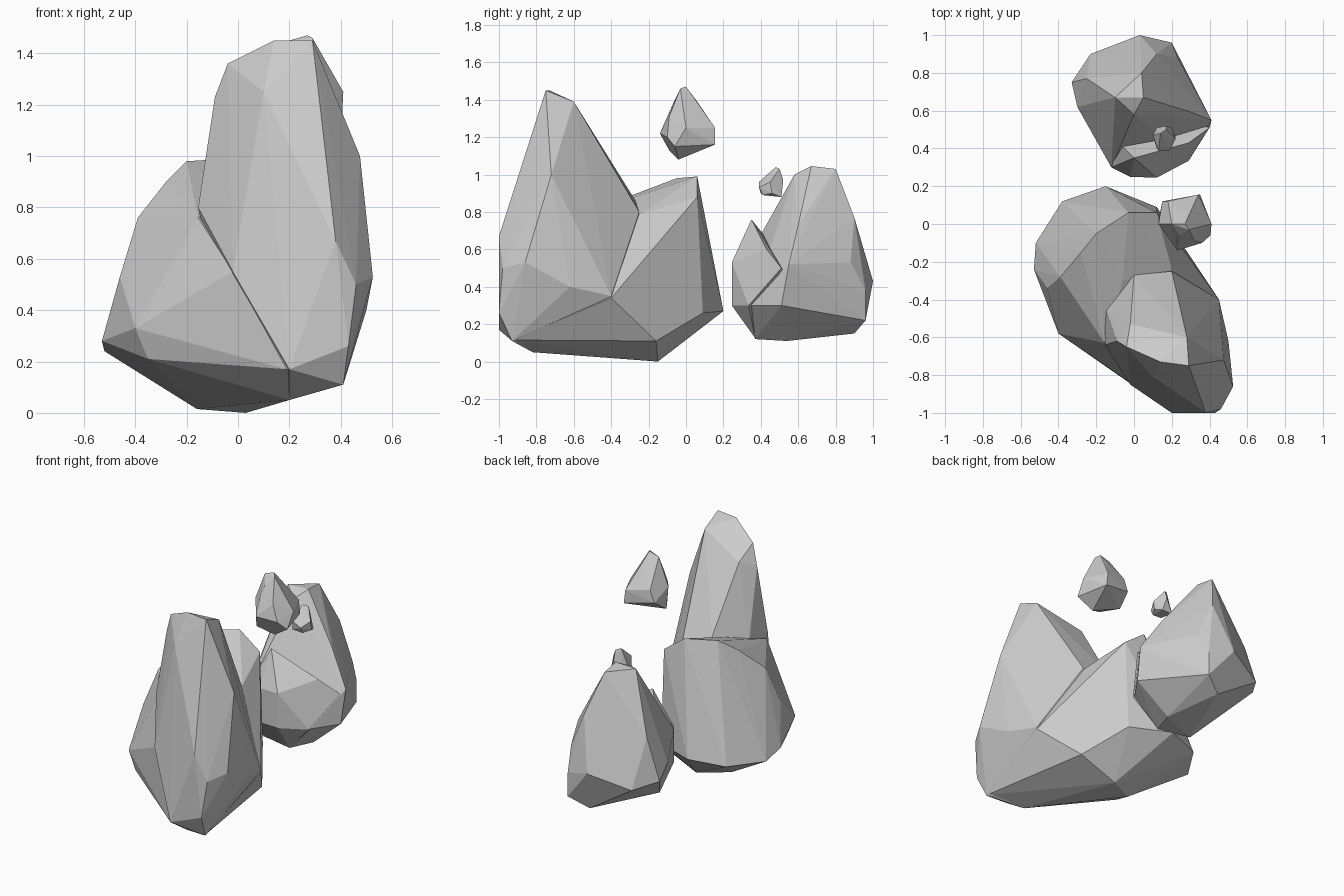
import bpy, bmesh


def rock(name, pts):
    """Faceted boulder: convex hull around a few corner points."""
    bm = bmesh.new()
    for p in pts:
        bm.verts.new(p)
    res = bmesh.ops.convex_hull(bm, input=bm.verts)
    loose = [g for g in res["geom_interior"] if isinstance(g, bmesh.types.BMVert)]
    bmesh.ops.delete(bm, geom=loose, context='VERTS')
    bmesh.ops.dissolve_limit(bm, angle_limit=0.03, verts=bm.verts, edges=bm.edges)
    bmesh.ops.recalc_face_normals(bm, faces=bm.faces)
    me = bpy.data.meshes.new(name)
    bm.to_mesh(me)
    bm.free()
    ob = bpy.data.objects.new(name, me)
    bpy.context.collection.objects.link(ob)
    return ob


def fuse(base, other):
    """Weld two boulders into one, dropping the hidden inner walls."""
    mod = base.modifiers.new("fuse", 'BOOLEAN')
    mod.operation, mod.solver, mod.object = 'UNION', 'EXACT', other
    bpy.context.view_layer.objects.active = base
    bpy.ops.object.modifier_apply(modifier=mod.name)
    bpy.data.objects.remove(other)


# Large front boulder: tall peak
peak = rock("large_boulder", [
    (0.14, -0.73, 1.45), (0.29, -0.75, 1.45), (0.28, -0.60, 1.39),
    (-0.02, -0.53, 1.27), (-0.04, -0.65, 1.36), (-0.09, -0.62, 1.23),
    (0.10, -0.81, 1.25), (0.39, -0.70, 1.17), (0.475, -0.72, 1.0),
    (0.525, -0.86, 0.53), (0.46, -0.98, 0.50), (0.38, -1.0, 0.67),
    (0.43, -1.0, 0.26), (0.20, -1.0, 0.17), (0.50, -0.62, 0.40),
    (0.41, -0.93, 0.11), (0.20, -0.82, 0.05), (0.45, -0.40, 0.35),
    (-0.02, -0.85, 0.55), (-0.155, -0.64, 0.80), (-0.15, -0.45, 0.80),
    (0.20, -0.25, 0.80), (0.0, -0.27, 0.86), (0.0, -0.3, 0.05)])

# Large front boulder: low rear shoulder and base
shoulder = rock("shoulder", [
    (-0.20, -0.05, 0.98), (-0.03, 0.06, 0.99), (0.12, 0.06, 0.88),
    (0.20, -0.24, 0.79), (-0.06, -0.30, 0.87), (-0.28, -0.15, 0.90),
    (-0.39, -0.28, 0.76), (-0.46, -0.34, 0.53), (-0.155, -0.63, 0.76),
    (-0.02, -0.84, 0.55), (-0.40, -0.58, 0.33), (-0.35, -0.58, 0.21),
    (-0.53, -0.24, 0.28), (-0.52, -0.10, 0.24), (-0.38, 0.12, 0.25),
    (-0.15, 0.20, 0.27), (0.12, 0.09, 0.26), (0.29, -0.16, 0.11),
    (0.45, -0.40, 0.34), (0.19, -0.99, 0.17), (0.20, -0.82, 0.05),
    (0.03, -0.15, 0.0), (-0.16, -0.25, 0.015), (0.41, -0.93, 0.115)])
fuse(peak, shoulder)

# Rear boulder: egg-shaped body
rear = rock("rear_boulder", [
    (-0.10, 0.67, 1.04), (0.05, 0.67, 1.045), (0.04, 0.80, 1.03),
    (0.0, 0.58, 1.0), (0.12, 0.90, 0.77), (-0.08, 0.42, 0.70),
    (0.28, 0.60, 0.73), (0.03, 1.0, 0.43), (0.20, 0.96, 0.38),
    (0.20, 0.96, 0.22), (0.23, 0.88, 0.53), (0.41, 0.55, 0.52),
    (0.40, 0.51, 0.30), (0.29, 0.35, 0.30), (0.12, 0.37, 0.12),
    (-0.10, 0.42, 0.12), (0.18, 0.54, 0.11), (0.08, 0.90, 0.15),
    (-0.30, 0.62, 0.45), (-0.33, 0.75, 0.38), (-0.23, 0.90, 0.35),
    (-0.12, 0.30, 0.50), (-0.12, 0.30, 0.28), (-0.25, 0.77, 0.66)])

# Rear boulder: front knob
knob = rock("knob", [
    (0.0, 0.35, 0.76), (0.12, 0.245, 0.53), (0.12, 0.245, 0.30),
    (-0.02, 0.25, 0.30), (-0.02, 0.25, 0.53), (-0.12, 0.30, 0.52),
    (-0.12, 0.30, 0.28), (0.29, 0.43, 0.60), (0.29, 0.335, 0.30),
    (0.12, 0.37, 0.125), (-0.09, 0.40, 0.13), (-0.08, 0.43, 0.66),
    (0.40, 0.51, 0.50), (0.1, 0.6, 0.4)])
fuse(rear, knob)

# Floating stones
rock("floating_stone", [
    (0.20, 0.0, 1.45), (0.27, 0.0, 1.47), (0.29, -0.03, 1.46),
    (0.41, 0.0, 1.25), (0.405, -0.06, 1.15), (0.34, 0.155, 1.25),
    (0.35, 0.155, 1.16), (0.15, 0.12, 1.20), (0.18, 0.12, 1.28),
    (0.13, 0.0, 1.27), (0.23, -0.14, 1.22), (0.20, -0.09, 1.13),
    (0.30, -0.04, 1.08), (0.36, -0.10, 1.20), (0.13, 0.02, 1.13),
    (0.22, -0.09, 1.31), (0.32, -0.09, 1.31), (0.24, -0.06, 1.40),
    (0.28, 0.06, 1.39)])

rock("floating_pebble", [
    (0.14, 0.48, 1.04), (0.17, 0.50, 1.03), (0.15, 0.45, 1.0),
    (0.10, 0.47, 0.93), (0.13, 0.39, 0.96), (0.19, 0.39, 0.93),
    (0.22, 0.45, 0.96), (0.22, 0.46, 0.90), (0.17, 0.52, 0.97),
    (0.12, 0.51, 0.88), (0.20, 0.51, 0.88), (0.12, 0.40, 0.90),
    (0.19, 0.41, 0.89)])
